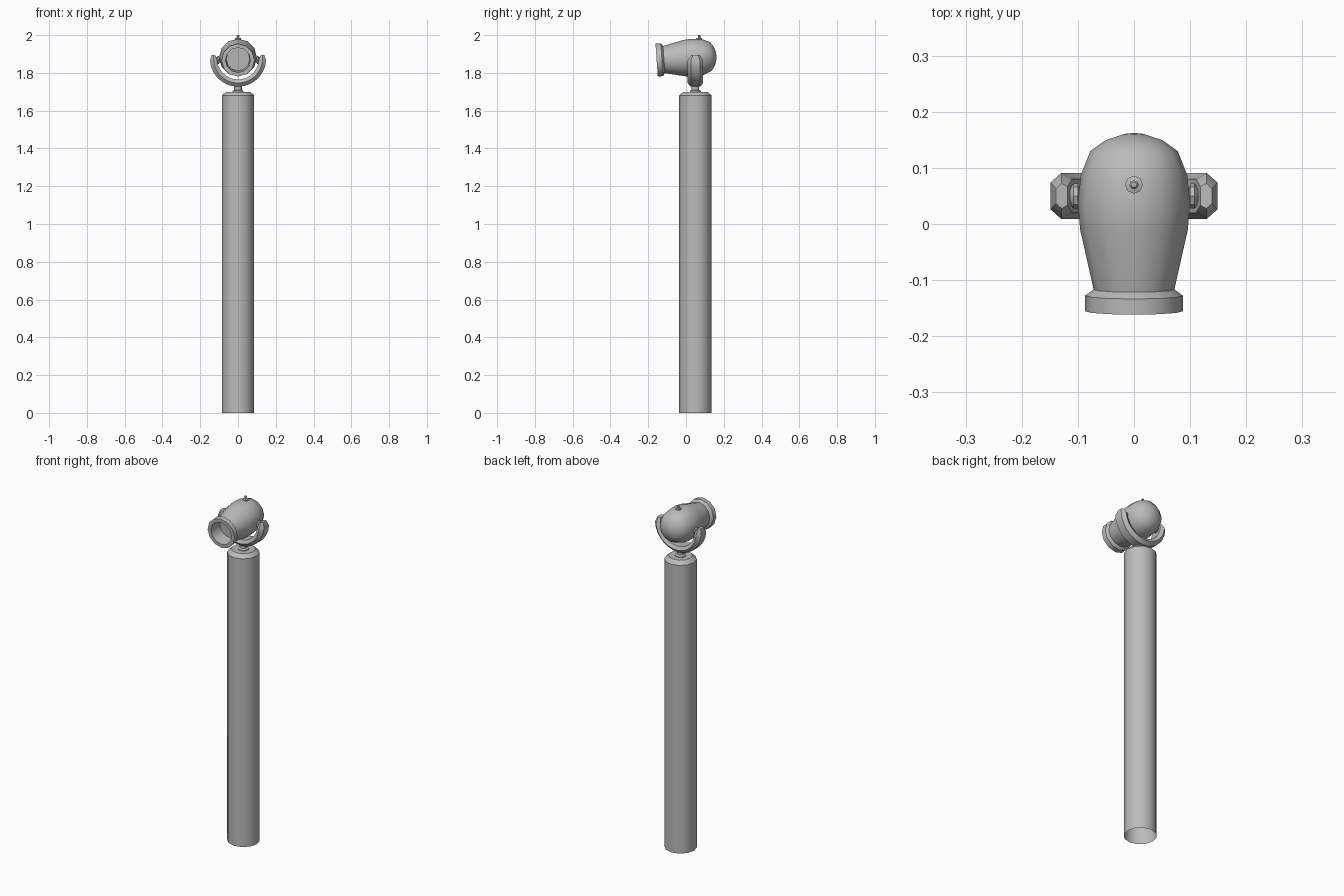
import bpy, bmesh, math
from mathutils import Matrix, Vector

if "Cube" in bpy.data.objects:
    bpy.data.objects.remove(bpy.data.objects["Cube"])

metal = bpy.data.materials.new("grey_metal")
metal.use_nodes = True
GREY = (0.5, 0.5, 0.5, 1)
metal.diffuse_color = GREY
metal.node_tree.nodes["Principled BSDF"].inputs["Base Color"].default_value = GREY


def finish(name, bm, matrix=Matrix(), angle=40):
    bmesh.ops.remove_doubles(bm, verts=bm.verts, dist=1e-5)
    bmesh.ops.recalc_face_normals(bm, faces=bm.faces)
    mesh = bpy.data.meshes.new(name)
    bm.to_mesh(mesh)
    bm.free()
    mesh.transform(matrix)
    mesh.materials.append(metal)
    ob = bpy.data.objects.new(name, mesh)
    bpy.context.collection.objects.link(ob)
    bpy.ops.object.select_all(action="DESELECT")
    ob.select_set(True)
    bpy.context.view_layer.objects.active = ob
    bpy.ops.object.shade_smooth_by_angle(angle=math.radians(angle))
    return ob


def loft(name, rings, matrix=Matrix(), caps=(True, True), angle=40):
    """Skin a list of equal-length point rings."""
    bm = bmesh.new()
    rows = [[bm.verts.new(p) for p in ring] for ring in rings]
    n = len(rows[0])
    for a, b in zip(rows, rows[1:]):
        for i in range(n):
            j = (i + 1) % n
            bm.faces.new((a[i], a[j], b[j], b[i]))
    for row, cap in zip((rows[0], rows[-1]), caps):
        if cap:
            bm.faces.new(row)
    return finish(name, bm, matrix, angle)


def lathe(name, profile, matrix, sides=12, caps=(True, True), angle=40):
    """Turn (radius, height) points around local z."""
    step = math.tau / sides
    rings = [[(r * math.cos(i * step), r * math.sin(i * step), h)
              for i in range(sides)] for r, h in profile]
    return loft(name, rings, matrix, caps, angle)


AXIS_Y = 0.05
PIVOT = Vector((0, AXIS_Y, 1.882))

# Post, open underneath, and its neck
at_post = Matrix.Translation((0, AXIS_Y, 0))
lathe("post", [(0.086, 0), (0.086, 1.68), (0.064, 1.70)], at_post, caps=(False, True))
lathe("neck", [(0.03, 1.698), (0.03, 1.704), (0.02, 1.71), (0.02, 1.745)], at_post)

# U-shaped yoke: bevelled section swept round a half circle, narrowing at the tips
section = [(0.019, 0.024), (0.0, 0.041), (-0.019, 0.03),
           (-0.019, -0.03), (0.0, -0.041), (0.019, -0.024)]
rings = []
STEPS = 16
for k in range(STEPS + 1):
    a = math.radians(172 + 196 * k / STEPS)
    s = 0.55 if k in (0, STEPS) else 1.0
    rings.append([((0.13 + t * s) * math.cos(a), AXIS_Y + w * s,
                   1.876 + (0.13 + t * s) * math.sin(a)) for t, w in section])
loft("yoke", rings)

# Pivot bolts
for side, name in ((1, "left_pivot"), (-1, "right_pivot")):
    turn = Matrix.Translation((0, AXIS_Y, 1.868)) @ Matrix.Rotation(side * math.pi / 2, 4, "Y")
    lathe(name, [(0.014, 0.085), (0.014, 0.099), (0.022, 0.1), (0.022, 0.108),
                 (0.014, 0.114), (0.014, 0.125)], turn, sides=8)

# Lamp housing: rounded back, tapered barrel, flared rim and hollow mouth, nodding slightly down
tilt = Matrix.Translation(PIVOT) @ Matrix.Rotation(math.radians(94), 4, "X")
housing = [(0.016, -0.111), (0.05, -0.1), (0.078, -0.08), (0.095, -0.037), (0.1, 0.015),
           (0.096, 0.06), (0.072, 0.167), (0.087, 0.178), (0.087, 0.206), (0.066, 0.206),
           (0.062, 0.13)]
lathe("lamp_housing", housing, tilt, angle=35)

# Finial on top
lathe("finial", [(0.016, 1.974), (0.016, 1.983), (0.007, 1.986), (0.006, 1.992),
                 (0.008, 1.996), (0.005, 2.0)], Matrix.Translation((0, 0.07, 0)), sides=8)
